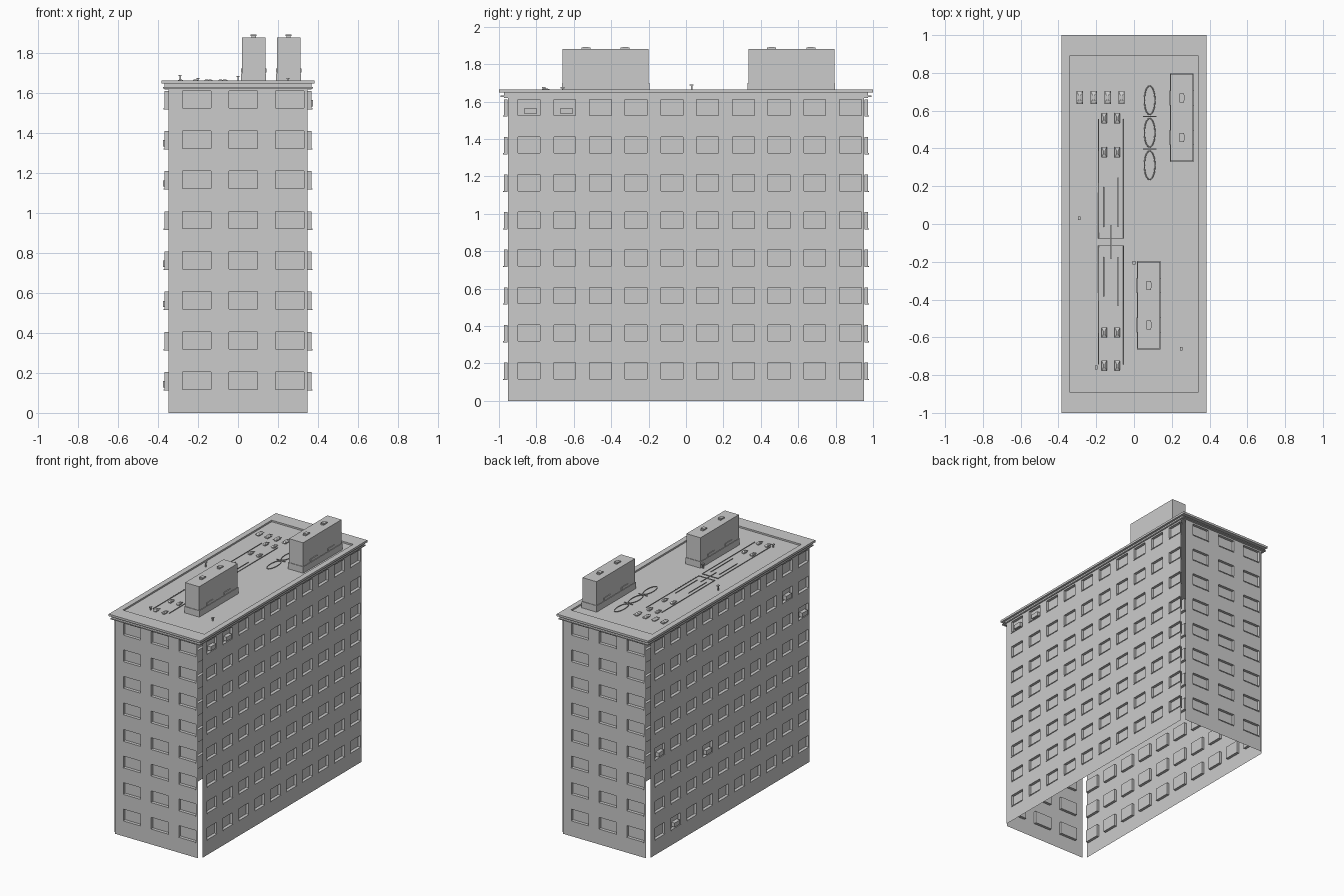
import bpy, bmesh, math
from mathutils import Matrix, Vector

cube = bpy.data.objects.get("Cube")
if cube:
    bpy.data.objects.remove(cube, do_unlink=True)

grey = bpy.data.materials.new("plain_grey")
grey.use_nodes = True
grey.diffuse_color = (0.6, 0.6, 0.6, 1)
grey.node_tree.nodes["Principled BSDF"].inputs["Base Color"].default_value = (0.6, 0.6, 0.6, 1)

HX, HY = 0.383, 1.0          # cornice half size
WX, WY = 0.347, 0.953        # wall half lengths
GAP = 0.021                  # walls stand proud of each other's ends
FLOORS, SILL, STEP, WIN_H = 8, 0.115, 0.201, 0.09
DECK = 1.652


def finish(name, bm):
    mesh = bpy.data.meshes.new(name)
    bm.to_mesh(mesh)
    bm.free()
    mesh.materials.append(grey)
    ob = bpy.data.objects.new(name, mesh)
    bpy.context.collection.objects.link(ob)
    return ob


def box(bm, x0, x1, y0, y1, z0, z1):
    size = Vector((x1 - x0, y1 - y0, z1 - z0))
    mid = Vector((x0 + x1, y0 + y1, z0 + z1)) / 2
    bmesh.ops.create_cube(bm, size=1, matrix=Matrix.Translation(mid) @ Matrix.Diagonal(size.to_4d()))


def block(bm, x, y, sx, sy, z0, z1):
    box(bm, x - sx / 2, x + sx / 2, y - sy / 2, y + sy / 2, z0, z1)


def wall(name, angle, half, dist, start, step, width, count, coolers=()):
    """Thin wall sheet with recessed windows, sills and window coolers."""
    bm = bmesh.new()
    us = [-half] + [start + i * step + k * width for i in range(count) for k in (0, 1)] + [half]
    zs = [0] + [SILL + j * STEP + k * WIN_H for j in range(FLOORS) for k in (0, 1)] + [1.635]
    grid = [[bm.verts.new((u, -dist, z)) for u in us] for z in zs]
    windows = []
    for j in range(len(zs) - 1):
        for i in range(len(us) - 1):
            f = bm.faces.new((grid[j][i], grid[j][i + 1], grid[j + 1][i + 1], grid[j + 1][i]))
            if i % 2 and j % 2:
                windows.append(f)
    bm.normal_update()
    bmesh.ops.inset_individual(bm, faces=windows, thickness=0, depth=-0.02)
    for j in range(FLOORS):
        for i in range(count):
            u, z = start + i * step, SILL + j * STEP
            box(bm, u, u + width, -dist - 0.004, -dist + 0.02, z - 0.003, z + 0.003)
    for col, row in coolers:
        u, z = start + col * step + width * 0.3, SILL + row * STEP
        box(bm, u, u + width * 0.55, -dist - 0.008, -dist + 0.02, z + 0.012, z + 0.044)
    bm.transform(Matrix.Rotation(angle, 4, 'Z'))
    finish(name, bm)


# Four walls, opposite ones turned half a revolution
short = (WX, WY + GAP, -0.277, 0.232, 0.143, 3)
long = (WY, WX + GAP, -0.898, 0.191, 0.117, 10)
wall("front_wall", 0, *short)
wall("back_wall", math.pi, *short)
wall("left_wall", math.pi / 2, *long, coolers=((0, 7), (1, 7)))
wall("right_wall", -math.pi / 2, *long, coolers=((1, 0), (3, 2), (0, 3), (9, 5), (8, 6)))

# Cornice: core, lower fin and raised rim around the deck
bm = bmesh.new()
block(bm, 0, 0, 2 * WX + 0.04, 2 * WY + 0.04, 1.618, DECK)
block(bm, 0, 0, 2 * HX - 0.016, 2 * HY - 0.016, 1.624, 1.632)
IX, IY = 0.341, 0.89
for s in (-1, 1):
    block(bm, s * (HX + IX) / 2, 0, HX - IX, 2 * HY, 1.648, 1.664)
    block(bm, 0, s * (HY + IY) / 2, 2 * IX, HY - IY, 1.648, 1.664)
finish("roof_and_cornice", bm)

# Rooftop plant rooms with side louvres and top vents
for name, x, y in (("front_plant_room", 0.078, -0.43), ("back_plant_room", 0.253, 0.563)):
    bm = bmesh.new()
    block(bm, x, y, 0.118, 0.46, DECK, 1.88)
    block(bm, x, y, 0.126, 0.468, DECK, 1.70)
    for dy in (-0.105, 0.105):
        block(bm, x, y + dy, 0.022, 0.048, 1.88, 1.888)
        block(bm, x, y + dy, 0.03, 0.03, 1.886, 1.893)
        block(bm, x, y + dy, 0.128, 0.08, 1.705, 1.725)
    finish(name, bm)


def hooded_vent(bm, x, y, sx, sy, height):
    block(bm, x, y, sx * 0.7, sy * 0.7, DECK, DECK + height)
    m = (Matrix.Translation((x, y, DECK + height)) @ Matrix.Diagonal((sx, sy, 1, 1))
         @ Matrix.Rotation(math.pi / 4, 4, 'Z'))
    bmesh.ops.create_cone(bm, cap_ends=True, segments=4, radius1=0.707, radius2=0.2,
                          depth=0.008, matrix=m)


# Roof vents
bm = bmesh.new()
for x in (-0.158, -0.088):
    for y in (0.56, 0.38, -0.575, -0.75):
        hooded_vent(bm, x, y, 0.028, 0.054, 0.014)
for i in range(4):
    hooded_vent(bm, -0.288 + i * 0.074, 0.67, 0.034, 0.07, 0.014)
finish("roof_vents", bm)


def pipe(name, pts, cyclic=False, r=0.003):
    curve = bpy.data.curves.new(name, 'CURVE')
    curve.dimensions = '3D'
    curve.bevel_depth = r
    curve.bevel_resolution = 1
    curve.use_fill_caps = True
    spline = curve.splines.new('POLY')
    spline.points.add(len(pts) - 1)
    for p, (x, y) in zip(spline.points, pts):
        p.co = (x, y, DECK + 0.008, 1)
    spline.use_cyclic_u = cyclic
    curve.materials.append(grey)
    bpy.context.collection.objects.link(bpy.data.objects.new(name, curve))


# Pipe runs mirrored about the roof manifold
MID = -0.095
for label, s in (("back", 1), ("front", -1)):
    far = MID + s * 0.65
    pipe(label + "_outer_pipe", [(-0.188, far), (-0.188, MID + s * 0.02),
                                 (-0.055, MID + s * 0.02), (-0.055, far)])
    for x, reach in ((-0.158, 0.29), (-0.085, 0.34)):
        pipe(label + "_inner_pipe", [(x, MID + s * 0.08), (x, MID + s * reach)])
pipe("manifold_pipe", [(-0.122, MID - 0.09), (-0.122, MID + 0.09)])

# Three cable loops with cross bars
for i in range(3):
    cy = 0.655 - i * 0.172
    ring = [(0.083 + 0.028 * math.cos(t * math.pi / 12), cy + 0.076 * math.sin(t * math.pi / 12))
            for t in range(24)]
    pipe("cable_loop", ring, True)
    if i < 2:
        pipe("loop_bar", [(0.047, cy - 0.086), (0.119, cy - 0.086)])

# Small roof posts
bm = bmesh.new()
for x, y, h in ((-0.29, 0.03, 0.04), (0.25, -0.66, 0.025), (0.0, -0.205, 0.035), (-0.2, -0.76, 0.025)):
    block(bm, x, y, 0.007, 0.007, DECK, DECK + h)
    block(bm, x, y, 0.014, 0.02, DECK + h - 0.006, DECK + h)
finish("roof_posts", bm)
